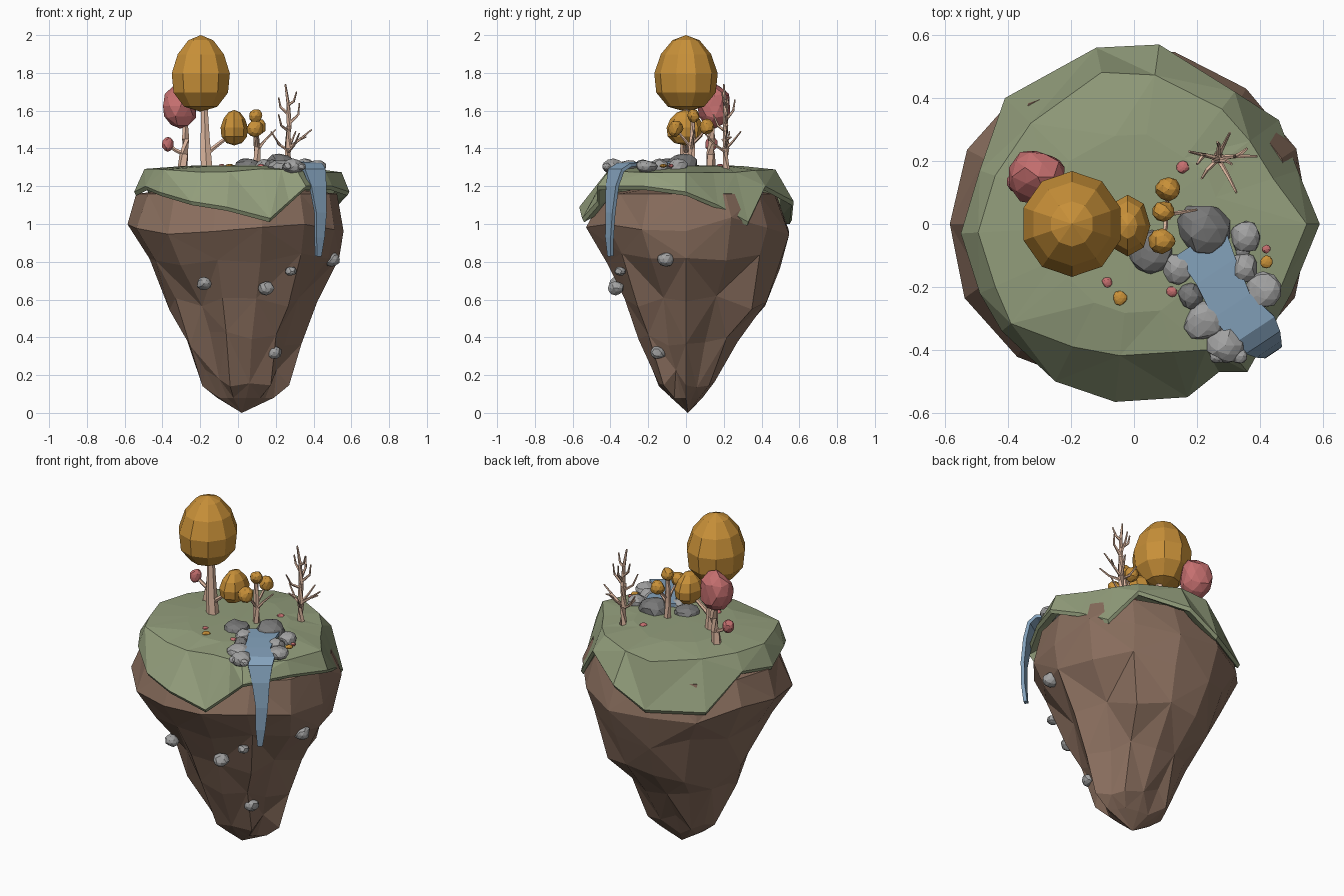
import bpy, bmesh, math, random
from mathutils import Vector, Matrix

if "Cube" in bpy.data.objects:
    bpy.data.objects.remove(bpy.data.objects["Cube"])

random.seed(7)


def material(name, rgb):
    m = bpy.data.materials.new(name)
    m.diffuse_color = (*rgb, 1)
    m.use_nodes = True
    m.node_tree.nodes["Principled BSDF"].inputs["Base Color"].default_value = m.diffuse_color
    return m


EARTH = material("earth", (0.25, 0.155, 0.11))
GRASS = material("grass", (0.29, 0.34, 0.20))
ORANGE = material("orange_leaf", (0.58, 0.28, 0.04))
RED = material("red_leaf", (0.56, 0.16, 0.16))
BARK = material("bark", (0.75, 0.49, 0.36))
WATER = material("water", (0.23, 0.36, 0.50))
STONE = material("stone", (0.36, 0.36, 0.36))
DARK = material("dark_stone", (0.19, 0.19, 0.19))


def finish(name, bm, mat):
    bmesh.ops.recalc_face_normals(bm, faces=bm.faces[:])
    me = bpy.data.meshes.new(name)
    bm.to_mesh(me)
    bm.free()
    me.materials.append(mat)
    ob = bpy.data.objects.new(name, me)
    bpy.context.collection.objects.link(ob)
    return ob


def loft(bm, rings, tri=False):
    """Skin equal-length rings; a one-point ring closes the end as a fan."""
    rows = [[bm.verts.new(p) for p in r] for r in rings]
    for k, (a, b) in enumerate(zip(rows, rows[1:])):
        n = max(len(a), len(b))
        for i in range(n):
            j = (i + 1) % n
            if len(b) == 1:
                bm.faces.new((a[i], a[j], b[0]))
            elif len(a) == 1:
                bm.faces.new((a[0], b[j], b[i]))
            elif not tri:
                bm.faces.new((a[i], a[j], b[j], b[i]))
            elif (i + k) % 2:
                bm.faces.new((a[i], a[j], b[j]))
                bm.faces.new((a[i], b[j], b[i]))
            else:
                bm.faces.new((a[i], a[j], b[i]))
                bm.faces.new((a[j], b[j], b[i]))


def blob(name, c, r, mat, cuts=9):
    """Chiselled lump for stones and leaf clumps: a sphere with planar facets pressed in."""
    bm = bmesh.new()
    bmesh.ops.create_icosphere(bm, subdivisions=2, radius=1.05)
    for _ in range(cuts):
        n = Vector((random.gauss(0, 1), random.gauss(0, 1), random.gauss(0, 1))).normalized()
        d = random.uniform(.82, .95)
        for v in bm.verts:
            v.co -= n * max(0, v.co.dot(n) - d)
    bmesh.ops.dissolve_limit(bm, angle_limit=.06, verts=bm.verts[:], edges=bm.edges[:])
    for v in bm.verts:
        v.co = Vector(c) + Vector((v.co.x * r[0], v.co.y * r[1], v.co.z * r[2]))
    return finish(name, bm, mat)


def egg(name, c, r, mat, seg=10, rows=6):
    """Leafy crown, narrower towards the top."""
    bm = bmesh.new()
    bmesh.ops.create_uvsphere(bm, u_segments=seg, v_segments=rows, radius=1)
    for v in bm.verts:
        t = 1.03 - 0.17 * v.co.z
        v.co = Vector((c[0] + v.co.x * r[0] * t, c[1] + v.co.y * r[1] * t, c[2] + v.co.z * r[2]))
    return finish(name, bm, mat)


def limbs(name, paths, sides=5):
    """Tapered branches: each path is (start radius, end radius, points)."""
    bm = bmesh.new()
    for r0, r1, pts in paths:
        pts = [Vector(p) for p in pts]
        rings = []
        for i, p in enumerate(pts):
            d = pts[min(i + 1, len(pts) - 1)] - pts[max(i - 1, 0)]
            q = d.to_track_quat('Z', 'Y')
            r = r0 + (r1 - r0) * i / (len(pts) - 1)
            rings.append([p + q @ Vector((r * math.cos(a), r * math.sin(a), 0))
                          for a in (2 * math.pi * k / sides for k in range(sides))])
        loft(bm, [[pts[0]]] + rings + [[pts[-1]]])
    return finish(name, bm, BARK)


# Rock body: z, then extents in x and y
levels = [(1.16, -.54, .53, -.45, .49), (.99, -.595, .57, -.54, .55), (.80, -.48, .53, -.43, .50),
          (.57, -.37, .43, -.33, .44), (.40, -.28, .33, -.26, .28), (.18, -.19, .275, -.15, .16),
          (.08, -.11, .19, -.08, .09)]
N = 14
rings = [[(0, 0, 1.22)]]
for k, (z, x0, x1, y0, y1) in enumerate(levels):
    ring = []
    for i in range(N):
        a = 2 * math.pi * i / N
        c, s = math.cos(a), math.sin(a)
        f = 1 + random.uniform(-.025, .02)
        if k > 2 and i in (1, 13, 9):          # grooves beside the lower ridge
            f *= .84
        ring.append(((x1 if c > 0 else -x0) * c * f, (y1 if s > 0 else -y0) * s * f,
                     z + (random.uniform(-.05, .05) if 0 < k < 6 else 0)))
    rings.append(ring)
rings.append([(.02, .01, 0)])
bm = bmesh.new()
loft(bm, rings, tri=True)
finish("rock_body", bm, EARTH)

# Grass cap: ragged hem (x, y, z) and how far in the shoulder sits
rim = [(.59, 0, 1.17, .93), (.52, .17, 1.10, .85), (.46, .33, 1.01, .80), (.32, .42, 1.20, .87),
       (.08, .57, 1.12, .83), (-.12, .56, 1.02, .86), (-.41, .40, 1.02, .80), (-.49, .17, 1.20, .90),
       (-.55, -.03, 1.17, .90), (-.49, -.22, 1.20, .90), (-.42, -.34, 1.17, .93), (-.25, -.50, 1.12, .78),
       (-.06, -.565, 1.09, .74), (.17, -.55, 1.03, .74), (.27, -.47, 1.12, .85), (.36, -.47, 1.20, .87),
       (.50, -.22, 1.20, .93)]
bm = bmesh.new()
loft(bm, [[(x * .88, y * .88, z + .01) for x, y, z, f in rim],
          [(x * .98, y * .98, z - .02) for x, y, z, f in rim],
          [(x, y, z) for x, y, z, f in rim],
          [(x * f, y * f, 1.282 + .01 * math.sin(9 * x)) for x, y, z, f in rim],
          [(x * .5, y * .5, 1.308) for x, y, z, f in rim],
          [(0, 0, 1.312)]], tri=True)
finish("grass_cap", bm, GRASS)

# Stream and waterfall ribbon: centre x, y, z, half width
flow = [(.21, -.05, 1.322, .09), (.26, -.15, 1.322, .075), (.31, -.26, 1.318, .07), (.38, -.335, 1.312, .078),
        (.405, -.37, 1.285, .066), (.423, -.39, 1.20, .048), (.437, -.40, 1.06, .033),
        (.432, -.405, .93, .026), (.425, -.40, .83, .014)]
bm = bmesh.new()
side = Vector((.83, .55, 0))
rows = [[bm.verts.new(Vector((x, y, z)) + side * w * t) for t in (-1, 0, 1)] for x, y, z, w in flow]
for a, b in zip(rows, rows[1:]):
    for i in range(2):
        bm.faces.new((a[i], a[i + 1], b[i + 1], b[i]))
ob = finish("waterfall", bm, WATER)
mod = ob.modifiers.new("thickness", 'SOLIDIFY')
mod.thickness, mod.offset = .02, 0

# Stones along the stream: x, y, radius, height
banks = [(.22, -.015, .085, .07, DARK), (.05, -.085, .072, .045, DARK), (.14, -.14, .052, .04, STONE),
         (.18, -.23, .042, .035, DARK), (.22, -.31, .062, .035, STONE), (.29, -.385, .058, .04, STONE),
         (.355, -.04, .052, .04, STONE), (.35, -.14, .047, .04, STONE), (.41, -.21, .057, .035, STONE),
         (.345, -.085, .022, .02, STONE), (.265, -.42, .024, .02, STONE), (.335, -.42, .024, .02, STONE)]
for i, (x, y, r, h, m) in enumerate(banks):
    blob(f"bank_stone_{i}", (x, y, 1.305), (r, r, h), m)

# Stones set into the cliff
for i, (x, y, z, r) in enumerate([(-.18, -.365, .685, .04), (.15, -.37, .66, .043), (.28, -.35, .75, .03),
                                  (.495, -.105, .815, .046), (.19, -.145, .32, .042)]):
    blob(f"cliff_stone_{i}", (x, y, z), (r, r, r * .85), STONE)

# Large orange tree
limbs("large_trunk", [(.036, .02, [(-.165, 0, 1.28), (-.172, 0, 1.40), (-.175, 0, 1.50), (-.18, 0, 1.65)]),
                      (.015, .01, [(-.17, 0, 1.37), (-.12, 0, 1.41), (-.03, 0, 1.48)])], 6)
egg("large_crown", (-.197, 0, 1.797), (.157, .163, .203), ORANGE)
egg("side_crown", (-.02, -.005, 1.51), (.07, .095, .094), ORANGE, 8, 6)

# Red tree
limbs("red_trunk", [(.028, .017, [(-.295, .13, 1.28), (-.285, .13, 1.37), (-.275, .135, 1.45), (-.285, .14, 1.58)]),
                    (.012, .009, [(-.285, .13, 1.37), (-.33, .135, 1.39), (-.37, .135, 1.42)])])
blob("red_crown", (-.305, .15, 1.625), (.092, .092, .115), RED)
blob("red_clump", (-.372, .135, 1.422), (.031, .035, .038), RED)

# Small orange tree
limbs("small_trunk", [(.022, .011, [(.10, .03, 1.28), (.10, .03, 1.40), (.095, .035, 1.48), (.095, .035, 1.56)]),
                      (.010, .004, [(.10, .03, 1.39), (.14, .035, 1.44), (.20, .045, 1.50)]),
                      (.009, .006, [(.10, .03, 1.40), (.10, -.01, 1.45), (.09, -.05, 1.50)]),
                      (.009, .006, [(.10, .03, 1.42), (.105, .07, 1.46), (.11, .11, 1.51)])])
for i, (x, y, z, r) in enumerate([(.095, .04, 1.572, .036), (.11, .11, 1.515, .041), (.09, -.055, 1.505, .044)]):
    blob(f"small_crown_{i}", (x, y, z), (r, r * .9, r), ORANGE)

# Bare tree
B = lambda *p: (.009, .004, p)
limbs("bare_tree", [
    (.024, .005, [(.265, .21, 1.28), (.265, .21, 1.40), (.27, .21, 1.52), (.265, .205, 1.64), (.25, .20, 1.74)]),
    B((.265, .21, 1.39), (.22, .22, 1.42), (.175, .23, 1.49)),
    B((.265, .21, 1.40), (.33, .215, 1.45), (.39, .215, 1.50)),
    B((.265, .21, 1.38), (.30, .15, 1.42), (.325, .10, 1.48)),
    B((.265, .21, 1.40), (.285, .25, 1.44), (.305, .29, 1.49)),
    B((.27, .21, 1.49), (.23, .17, 1.52), (.215, .145, 1.58)),
    B((.27, .21, 1.53), (.32, .215, 1.58), (.325, .22, 1.64)),
    B((.268, .208, 1.58), (.225, .22, 1.62), (.215, .22, 1.67)),
    B((.265, .205, 1.63), (.295, .20, 1.65), (.31, .19, 1.70)),
    B((.33, .215, 1.45), (.36, .24, 1.46)), B((.22, .22, 1.42), (.20, .19, 1.45)),
    B((.268, .21, 1.55), (.27, .25, 1.60), (.265, .26, 1.66))])

# Fallen leaves
for i, (x, y, r, m) in enumerate([(.155, .18, .02, RED), (.42, -.12, .02, ORANGE), (.42, -.08, .014, RED),
                                  (.12, -.215, .017, RED), (-.085, -.185, .017, RED), (-.045, -.235, .023, ORANGE)]):
    blob(f"fallen_leaf_{i}", (x, y, 1.308), (r, r, .010), m)
